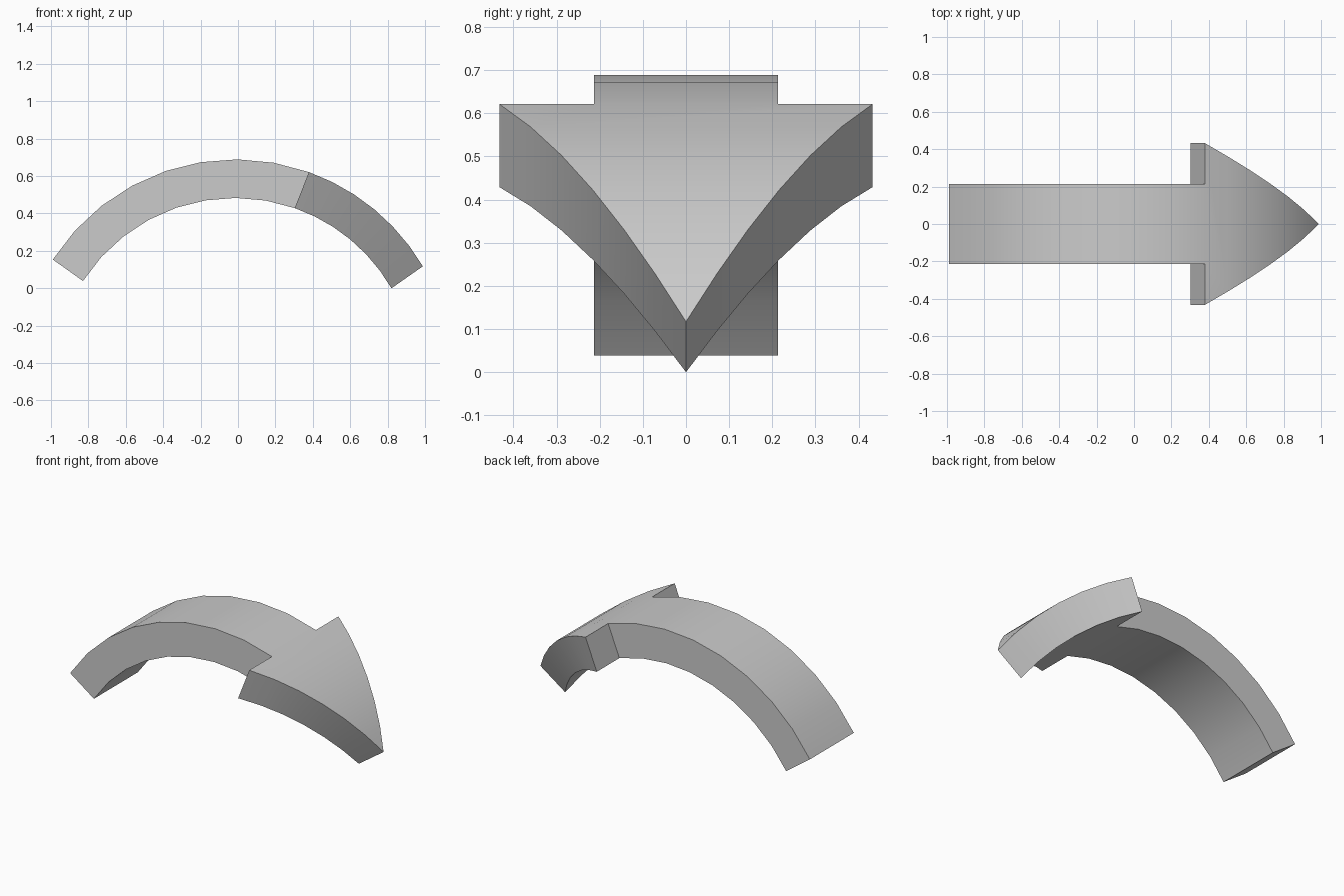
import bpy, bmesh, math

if "Cube" in bpy.data.objects:
    bpy.data.objects.remove(bpy.data.objects["Cube"])

# Arc definitions: centre x, centre z, radius, tail angle, shoulder angle, tip angle
OUTER = (-0.012, -0.472, 1.161, 147.4, 70.3, 30.5)
INNER = (-0.016, -0.483, 0.966, 147.3, 70.7, 30.0)
SHAFT_W, HEAD_W = 0.213, 0.432
SHAFT_SEGS, HEAD_SEGS = 8, 6


def arc_point(arc, t, y):
    """t runs 0..1 along the shaft and 1..2 along the head."""
    cx, cz, r, tail, shoulder, tip = arc
    if t <= 1:
        a = tail + (shoulder - tail) * t
    else:
        a = shoulder + (tip - shoulder) * (t - 1)
    a = math.radians(a)
    return (cx + r * math.cos(a), y, cz + r * math.sin(a))


# Half outline of the flat arrow, tail to tip
stations = [(i / SHAFT_SEGS, SHAFT_W) for i in range(SHAFT_SEGS + 1)]
stations += [(1 + i / HEAD_SEGS, HEAD_W * (1 - i / HEAD_SEGS)) for i in range(HEAD_SEGS)]

bm = bmesh.new()


def side(arc, s):
    return [bm.verts.new(arc_point(arc, t, s * w)) for t, w in stations]


# Upper and lower surfaces, bent along their arcs
rims = []
for arc in (OUTER, INNER):
    l, r = side(arc, 1), side(arc, -1)
    tip = bm.verts.new(arc_point(arc, 2, 0))
    n = SHAFT_SEGS
    for i in range(len(l) - 1):
        if i == n:
            continue
        if i == n + 1:
            bm.faces.new((r[i], r[i + 1], l[i + 1], l[i], l[n], r[n]))
        else:
            bm.faces.new((r[i], r[i + 1], l[i + 1], l[i]))
    bm.faces.new((r[-1], tip, l[-1]))
    rims.append(r + [tip] + l[::-1])

# Side walls, shoulders and tail end
top, bottom = rims
for i in range(len(top)):
    j = (i + 1) % len(top)
    bm.faces.new((top[i], bottom[i], bottom[j], top[j]))

bmesh.ops.recalc_face_normals(bm, faces=bm.faces)
mesh = bpy.data.meshes.new("curved_arrow")
bm.to_mesh(mesh)
bm.free()
arrow = bpy.data.objects.new("curved_arrow", mesh)
bpy.context.collection.objects.link(arrow)

# Smooth along the bend, sharp at the edges
bpy.context.view_layer.objects.active = arrow
arrow.select_set(True)
bpy.ops.object.shade_smooth_by_angle(angle=math.radians(30))
